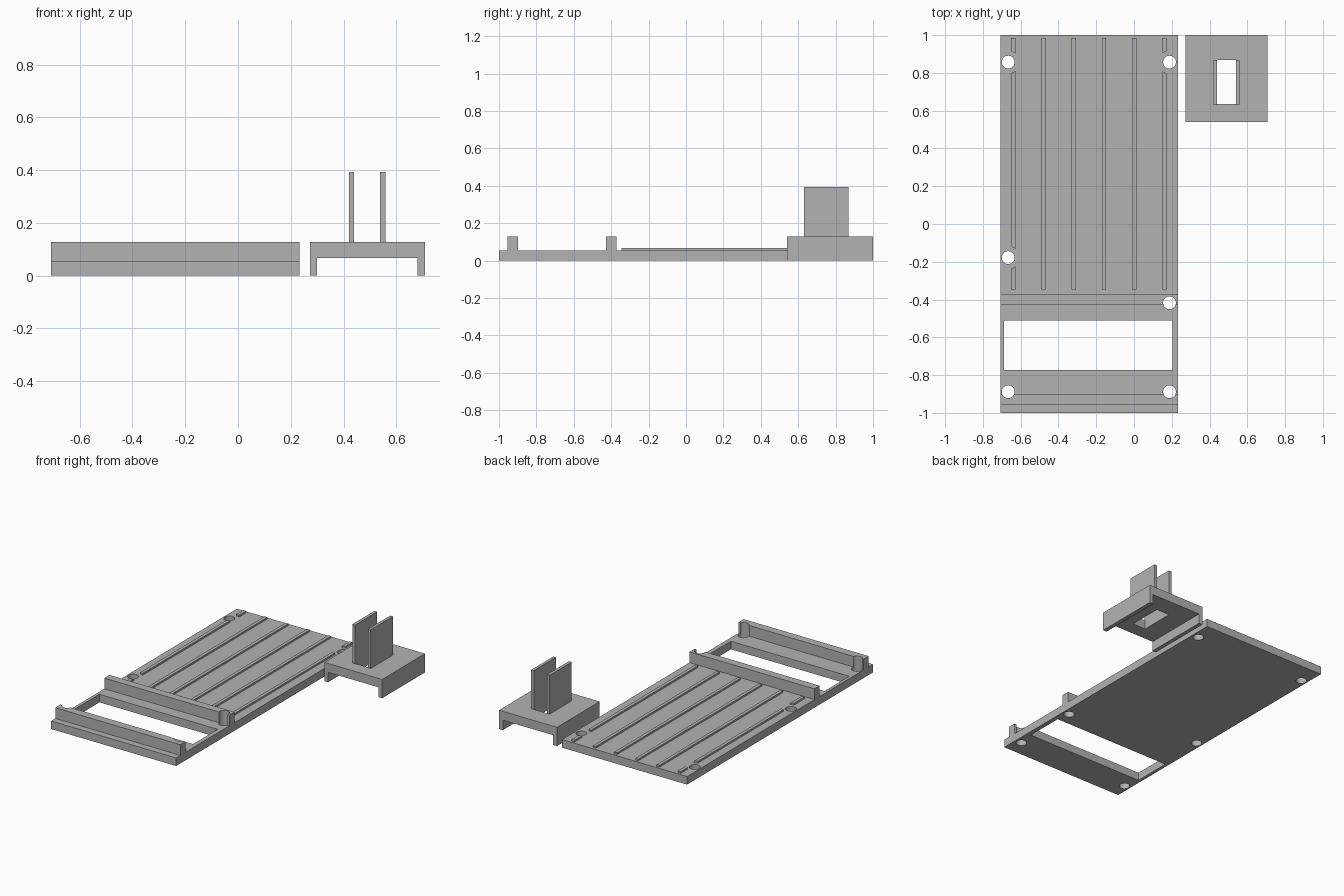
import bpy, bmesh
from mathutils import Matrix, Vector

if "Cube" in bpy.data.objects:
    bpy.data.objects.remove(bpy.data.objects["Cube"])

grey = bpy.data.materials.new("grey plastic")
grey.diffuse_color = (0.45, 0.45, 0.45, 1)
grey.use_nodes = True
grey.node_tree.nodes["Principled BSDF"].inputs["Base Color"].default_value = grey.diffuse_color


def finish(name, bm):
    mesh = bpy.data.meshes.new(name)
    bm.to_mesh(mesh)
    bm.free()
    mesh.materials.append(grey)
    ob = bpy.data.objects.new(name, mesh)
    bpy.context.collection.objects.link(ob)
    return ob


def box(name, x0, x1, y0, y1, z0, z1):
    bm = bmesh.new()
    size = Vector((x1 - x0, y1 - y0, z1 - z0))
    mid = Vector((x0 + x1, y0 + y1, z0 + z1)) / 2
    bmesh.ops.create_cube(bm, size=1, matrix=Matrix.Translation(mid) @ Matrix.Diagonal(size.to_4d()))
    return finish(name, bm)


def cylinders(name, points, radius, z0, z1):
    bm = bmesh.new()
    for x, y in points:
        bmesh.ops.create_cone(bm, cap_ends=True, segments=40, radius1=radius, radius2=radius,
                              depth=z1 - z0, matrix=Matrix.Translation((x, y, (z0 + z1) / 2)))
    return finish(name, bm)


def cut(ob, cutter):
    mod = ob.modifiers.new("cut", 'BOOLEAN')
    mod.operation = 'DIFFERENCE'
    mod.solver = 'EXACT'
    mod.object = cutter
    bpy.context.view_layer.objects.active = ob
    bpy.ops.object.modifier_apply(modifier=mod.name)


LEFT, RIGHT = -0.708, 0.234
PLATE_TOP, RIB_TOP, BAR_TOP = 0.055, 0.067, 0.128

# Screw hole positions and cutters
holes = [(-0.666, 0.857), (0.188, 0.857), (-0.666, -0.178),
         (0.188, -0.417), (-0.666, -0.888), (0.188, -0.888)]
hole_cutter = cylinders("screw_hole_cutter", holes, 0.034, -0.1, 0.3)
clearance_cutter = cylinders("screw_head_cutter", holes[:3], 0.06, 0.03, 0.3)
window_cutter = box("window_cutter", -0.687, 0.204, -0.774, -0.51, -0.1, 0.3)

# Base plate with screw holes and window
plate = box("base_plate", LEFT, RIGHT, -1, 1, 0, PLATE_TOP)
cut(plate, hole_cutter)
cut(plate, window_cutter)

# Raised crossbars, notched by the screw holes
for name, y0, y1 in (("front_crossbar", -0.955, -0.899), ("middle_crossbar", -0.427, -0.372)):
    cut(box(name, LEFT, RIGHT, y0, y1, PLATE_TOP, BAR_TOP), hole_cutter)

# Long low ribs; the outer ones are interrupted around the screws
for i in range(6):
    x = -0.639 + 0.16 * i
    rib = box(f"rib_{i + 1}", x - 0.011, x + 0.011, -0.346, 0.985, PLATE_TOP, RIB_TOP)
    if i in (0, 5):
        cut(rib, clearance_cutter)

# Separate bracket: arch profile extruded front to back
profile = [(0.272, 0), (0.30, 0), (0.30, 0.067), (0.68, 0.067),
           (0.68, 0), (0.708, 0), (0.708, BAR_TOP), (0.272, BAR_TOP)]
bm = bmesh.new()
face = bm.faces.new([bm.verts.new((x, 0.54, z)) for x, z in profile])
side = bmesh.ops.extrude_face_region(bm, geom=[face])["geom"]
bmesh.ops.translate(bm, vec=(0, 0.46, 0), verts=[v for v in side if isinstance(v, bmesh.types.BMVert)])
bmesh.ops.recalc_face_normals(bm, faces=bm.faces)
bracket = finish("bracket", bm)
slot_cutter = box("slot_cutter", 0.44, 0.539, 0.635, 0.868, -0.1, 0.3)
cut(bracket, slot_cutter)

# Upright tabs beside the slot
for name, x0 in (("left_tab", 0.42), ("right_tab", 0.539)):
    box(name, x0, x0 + 0.02, 0.63, 0.868, BAR_TOP, 0.392)

for cutter in (hole_cutter, clearance_cutter, window_cutter, slot_cutter):
    bpy.data.objects.remove(cutter)
